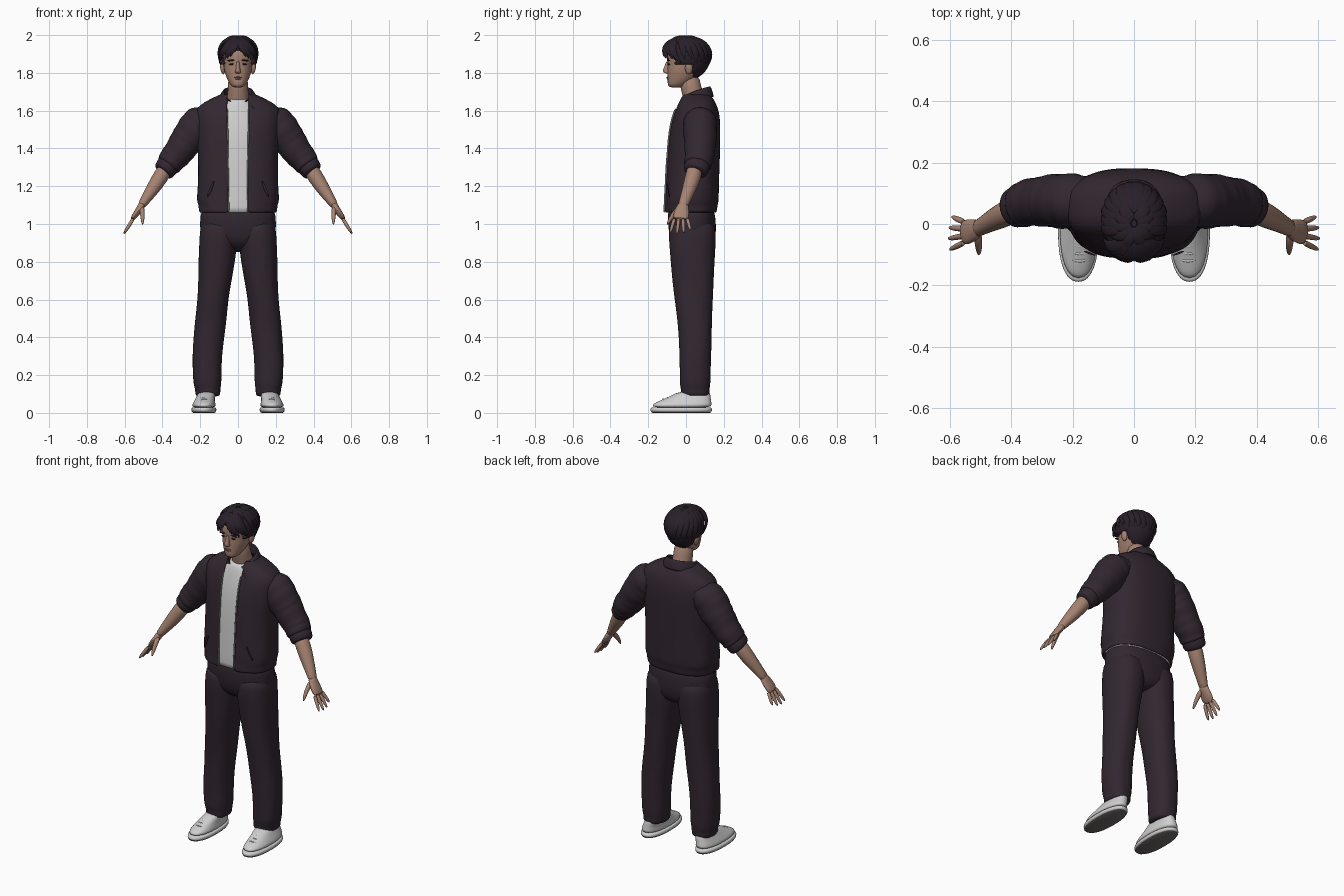
import bpy, bmesh, math, random
from math import sin, cos, pi
from mathutils import Vector

random.seed(4)
if "Cube" in bpy.data.objects:
    bpy.data.objects.remove(bpy.data.objects["Cube"])


def material(name, rgb):
    m = bpy.data.materials.new(name)
    m.use_nodes = True
    m.diffuse_color = (*rgb, 1)
    m.node_tree.nodes["Principled BSDF"].inputs["Base Color"].default_value = (*rgb, 1)
    return m


CLOTH = material("dark plum cloth", (.032, .02, .03))
HAIR = material("dark hair", (.022, .014, .022))
SKIN = material("skin", (.38, .225, .165))
LIP = material("lips", (.29, .13, .105))
WHITE = material("off white", (.62, .62, .62))
METAL = material("zip metal", (.4, .4, .4))
SOLE = material("sole grey", (.16, .14, .14))


def finish(name, bm, mat, sub=1, thick=0, angle=60):
    bmesh.ops.recalc_face_normals(bm, faces=bm.faces)
    me = bpy.data.meshes.new(name)
    bm.to_mesh(me)
    bm.free()
    me.materials.append(mat)
    ob = bpy.data.objects.new(name, me)
    bpy.context.collection.objects.link(ob)
    if thick:
        mod = ob.modifiers.new("thickness", "SOLIDIFY")
        mod.thickness = thick
        mod.offset = -1
    if sub:
        ob.modifiers.new("smooth", "SUBSURF").levels = sub
        ob.modifiers["smooth"].render_levels = sub
    bpy.ops.object.select_all(action="DESELECT")
    ob.select_set(True)
    bpy.context.view_layer.objects.active = ob
    bpy.ops.object.shade_smooth_by_angle(angle=math.radians(angle))
    return ob


def skin_rings(name, rings, mat, closed=True, caps=True, **kw):
    """Bridge a list of equal point rings."""
    bm = bmesh.new()
    vs = [[bm.verts.new(p) for p in r] for r in rings]
    n = len(vs[0])
    for a, b in zip(vs, vs[1:]):
        for i in range(n if closed else n - 1):
            j = (i + 1) % n
            bm.faces.new((a[i], a[j], b[j], b[i]))
    if closed and caps:
        bm.faces.new(vs[0])
        bm.faces.new(vs[-1])
    return finish(name, bm, mat, **kw)


def spow(v, e):
    return math.copysign(abs(v) ** e, v)


def stack(name, rows, mat, s=1, n=24, power=2.3, gaps=None, fold=0, **kw):
    """Horizontal rings; rows are (z, x centre, x radius, front y, back y)."""
    rings = []
    for k, (z, xc, rx, y0, y1) in enumerate(rows):
        a = math.asin(min(1, gaps[k] / rx) ** (power / 2)) if gaps else 0
        ring = []
        for i in range(n):
            t = a + (2 * pi - 2 * a) * i / (n - 1) if gaps else 2 * pi * i / n
            w = 1 + fold * sin(5 * t + 31 * z) * sin(3 * t + 11 * z)
            ring.append(Vector((s * (xc + rx * w * spow(sin(t), 2 / power)),
                                (y0 + y1) / 2 - (y1 - y0) / 2 * w * spow(cos(t), 2 / power), z)))
        rings.append(ring)
    skin_rings(name, rings, mat, closed=not gaps, **kw)
    return rings


def limb(name, pts, mat, s=1, n=12, steps=1, ripple=0, side=(0, 1, 0), **kw):
    """Tube along a path; pts are (x, y, z, width along side, thickness)."""
    pts = [Vector(p) for p in pts]
    path = [a.lerp(b, i / steps) for a, b in zip(pts, pts[1:]) for i in range(steps)] + [pts[-1]]
    rings = []
    for k, p in enumerate(path):
        tan = (path[min(k + 1, len(path) - 1)][:] and
               Vector(path[min(k + 1, len(path) - 1)][:3]) - Vector(path[max(k - 1, 0)][:3])).normalized()
        u = Vector(side)
        u = (u - tan * u.dot(tan)).normalized()
        v = tan.cross(u)
        ring = []
        for i in range(n):
            t = 2 * pi * i / n
            w = 1 + ripple * sin(2.1 * k + 1.5 * sin(t + k))
            q = Vector(p[:3]) + u * p[3] * w * cos(t) + v * p[4] * w * sin(t)
            ring.append(Vector((s * q.x, q.y, q.z)))
        rings.append(ring)
    return skin_rings(name, rings, mat, **kw)


def ball(name, loc, size, mat, tilt=0):
    bm = bmesh.new()
    bmesh.ops.create_uvsphere(bm, u_segments=16, v_segments=10, radius=1)
    ob = finish(name, bm, mat, sub=0)
    ob.location, ob.scale, ob.rotation_euler = loc, size, (0, tilt, 0)


# Head, neck and face
stack("head", [(1.722, 0, .024, -.085, -.02), (1.733, 0, .039, -.098, 0), (1.76, 0, .055, -.097, .04),
               (1.79, 0, .067, -.098, .07), (1.82, 0, .075, -.099, .09), (1.85, 0, .077, -.097, .1),
               (1.88, 0, .079, -.104, .105), (1.92, 0, .079, -.1, .105), (1.96, 0, .06, -.07, .08),
               (1.98, 0, .03, -.03, .04)], SKIN, power=2.2)
limb("neck", [(0, .055, 1.6, .075, .06), (0, .045, 1.66, .06, .058), (0, .025, 1.72, .055, .056),
              (0, .015, 1.79, .056, .058)], SKIN, side=(1, 0, 0))
stack("nose", [(1.796, 0, .012, -.108, -.085), (1.803, 0, .017, -.12, -.085), (1.813, 0, .014, -.125, -.085),
               (1.835, 0, .009, -.114, -.085), (1.865, 0, .009, -.104, -.085)], SKIN, n=12, power=2)
ball("upper_lip", (0, -.097, 1.776), (.021, .007, .004), LIP)
ball("lower_lip", (0, -.096, 1.769), (.017, .007, .005), LIP)
for s, tag in ((1, "left"), (-1, "right")):
    ball(tag + "_eye", (s * .033, -.09, 1.846), (.014, .006, .005), HAIR, s * .1)
    ball(tag + "_eyebrow", (s * .036, -.094, 1.866), (.022, .006, .004), HAIR, s * .1)
    ball(tag + "_ear", (s * .082, .015, 1.825), (.012, .02, .033), SKIN, s * .15)


# Hair cap, open over the face
def hairline(y):
    if y < -.06:
        return 1.925
    return 1.845 if y < .035 else 1.765


bm = bmesh.new()
bmesh.ops.create_uvsphere(bm, u_segments=40, v_segments=26, radius=1)
for v in bm.verts:
    v.co = Vector((v.co.x * .104, v.co.y * .126 + .004, v.co.z * (.106 if v.co.z > 0 else .125) + 1.886))
bmesh.ops.delete(bm, geom=[f for f in bm.faces if f.calc_center_median().z < hairline(f.calc_center_median().y)],
                 context="FACES")
finish("hair_cap", bm, HAIR, thick=.02)


def lock(name, az0, az1, el0, el1, width):
    pts = []
    for k in range(7):
        t = k / 6
        az, el = az0 + (az1 - az0) * t ** 1.5, el0 + (el1 - el0) * t
        d = Vector((sin(az) * cos(el) * .105, -cos(az) * cos(el) * .13, sin(el) * .105)) * (1 + .04 * sin(pi * t))
        w = width * max(.12, sin(pi * min(.97, .25 + .75 * t)))
        pts.append((d.x, d.y + .002, d.z + 1.887, w, w * .35))
    limb(name, pts, HAIR, n=8, side=(cos(az1), sin(az1), 0))


# Locks: fringe parted in the middle, then sides, back and crown
for s in (1, -1):
    for i in range(6):
        lock("fringe_lock", s * (.05 + .12 * i), s * (.4 + .19 * i), 1.2, -.02 - .07 * (i % 3) - .04 * i, .024)
    lock("parting_lock", s * .04, s * .16, 1.25, .2, .014)
    for i in range(7):
        az = 1.35 + .27 * i
        lock("side_lock", s * az, s * (az + .15), 1.35, -.1 - .35 * (az > 1.8) - random.random() * .12, .028)
    for i in range(5):
        lock("crown_lock", s * (.3 + .5 * i), s * (.7 + .5 * i), 1.5, .55 + random.random() * .2, .024)

# Shirt, whose hem shows just below the jacket
stack("shirt", [(1.052, 0, .197, -.106, .157), (1.07, 0, .197, -.102, .157), (1.2, 0, .19, -.095, .15),
                (1.4, 0, .18, -.085, .15), (1.52, 0, .17, -.068, .14), (1.6, 0, .13, -.045, .13),
                (1.65, 0, .075, -.03, .12), (1.665, 0, .064, -.018, .11)], WHITE, n=32, fold=.012)

# Jacket, open at the front
jacket = [(1.06, 0, .205, -.115, .163), (1.08, 0, .207, -.115, .166), (1.105, 0, .207, -.113, .168),
          (1.12, 0, .218, -.113, .174), (1.2, 0, .214, -.108, .174), (1.3, 0, .211, -.103, .177),
          (1.4, 0, .212, -.097, .181), (1.5, 0, .218, -.087, .183), (1.57, 0, .228, -.07, .178),
          (1.615, 0, .222, -.052, .168), (1.645, 0, .18, -.04, .155), (1.672, 0, .125, -.03, .14),
          (1.69, 0, .085, -.022, .12)]
edges = stack("jacket", jacket, CLOTH, n=44, power=2.5, fold=.014, thick=.01,
              gaps=[.05, .05, .05, .05, .051, .052, .053, .055, .056, .056, .056, .056, .056])
for tag, i in (("left", 0), ("right", -1)):
    limb(tag + "_zip", [(r[i].x, r[i].y - .002, r[i].z, .005, .004) for r in edges[:-3]], METAL, n=6)

# Folded collar: stand, fold and outer flap with front points
collar = []
for k in range(25):
    t = -1 + k / 12
    a, f = t * .86 * pi, abs(t) ** 2
    x, y = sin(a), cos(a)
    tip = abs(t) ** 6
    collar.append([Vector((x * .066, .045 + y * .07, 1.67 - .03 * f)),
                   Vector((x * (.073 + .02 * tip), .045 + y * .078, 1.735 - .075 * f)),
                   Vector((x * (.083 + .05 * tip), .045 + y * .088, 1.728 - .075 * f)),
                   Vector((x * (.11 + .1 * tip), .045 + y * (.105 + .012 * tip), 1.672 - .075 * f))])
skin_rings("collar", collar, CLOTH, closed=False, thick=.006)

# Trousers
stack("trouser_seat", [(.85, 0, .06, .0, .1), (.88, 0, .14, -.06, .145), (.93, 0, .2, -.088, .158),
                       (1., 0, .203, -.096, .16), (1.06, 0, .198, -.096, .152), (1.08, 0, .19, -.09, .145)],
      CLOTH, n=32)
leg = [(.085, .16, .06, -.02, .12), (.1, .16, .066, -.03, .128), (.125, .16, .066, -.026, .124),
       (.15, .162, .073, -.036, .132), (.2, .163, .075, -.033, .13), (.3, .164, .08, -.034, .133),
       (.4, .154, .081, -.038, .136), (.5, .143, .082, -.047, .138), (.6, .133, .083, -.06, .142),
       (.7, .122, .088, -.072, .146), (.8, .113, .095, -.082, .152), (.88, .106, .101, -.088, .157),
       (.95, .104, .1, -.09, .156), (1.03, .1, .095, -.088, .15)]

for s, tag in ((1, "left"), (-1, "right")):
    stack(tag + "_trouser_leg", leg, CLOTH, s, n=32, fold=.03)

    # Rolled sleeve, cuff and pocket welt
    limb(tag + "_sleeve", [(.14, .075, 1.565, .08, .06), (.2, .075, 1.535, .09, .098), (.245, .075, 1.475, .09, .098),
                           (.29, .075, 1.415, .083, .085), (.34, .07, 1.35, .077, .076),
                           (.375, .06, 1.305, .072, .066)], CLOTH, s, n=20, steps=4, ripple=.035)
    limb(tag + "_cuff", [(.36, .064, 1.325, .06, .058), (.367, .062, 1.315, .07, .063),
                         (.393, .05, 1.28, .067, .059), (.4, .047, 1.272, .056, .05)], CLOTH, s, n=20)
    limb(tag + "_pocket_welt", [(.125, -.103, 1.235, .003, .008), (.165, -.087, 1.135, .003, .008)], CLOTH, s, n=8)

    # Forearm, palm and digits
    limb(tag + "_forearm", [(.365, .055, 1.32, .044, .042), (.41, .038, 1.25, .045, .044),
                            (.455, .015, 1.18, .038, .037), (.5, -.01, 1.115, .028, .025),
                            (.515, -.018, 1.09, .03, .021)], SKIN, s)
    limb(tag + "_palm", [(.5, -.01, 1.115, .026, .022), (.52, -.02, 1.08, .037, .019),
                         (.54, -.025, 1.053, .043, .017), (.563, -.03, 1.02, .041, .012)], SKIN, s)
    for i, name in enumerate(("little", "ring", "middle", "index")):
        y, reach = .006 - .022 * i, (.78, .95, 1, .92)[i]
        dy = .018 - .014 * i
        limb(f"{tag}_{name}_finger", [(.552 + d * .053 * reach, y + dy * d, 1.032 - d * .085 * reach, r, r)
                                     for d, r in ((0, .011), (.4, .0105), (.8, .009), (1, .004))], SKIN, s, n=8)
    limb(tag + "_thumb", [(.508, -.03, 1.09, .016, .016), (.507, -.06, 1.06, .015, .014),
                          (.505, -.085, 1.025, .011, .011), (.505, -.1, .995, .005, .005)], SKIN, s, n=8)

    # Shoe: sole, upper and laces
    stack(tag + "_sole", [(0, .181, .055, -.175, .125), (.004, .181, .062, -.185, .134)], SOLE, s, sub=0)
    stack(tag + "_midsole", [(.003, .181, .062, -.185, .134), (.008, .181, .067, -.19, .139),
                             (.026, .181, .067, -.19, .139), (.03, .181, .062, -.185, .136)], WHITE, s)
    stack(tag + "_shoe_upper", [(.025, .181, .063, -.186, .136), (.045, .18, .062, -.178, .137),
                                (.058, .178, .057, -.155, .135), (.075, .174, .052, -.115, .132),
                                (.095, .168, .048, -.07, .13), (.115, .163, .045, -.035, .125)], WHITE, s)
    for k in range(4):
        y, z = -.125 + .024 * k, .073 + .009 * k
        limb(tag + "_lace", [(.147, y + .012, z - .008, .005, .004), (.176, y, z + .003, .005, .004),
                             (.205, y + .012, z - .008, .005, .004)], WHITE, s, n=8)
